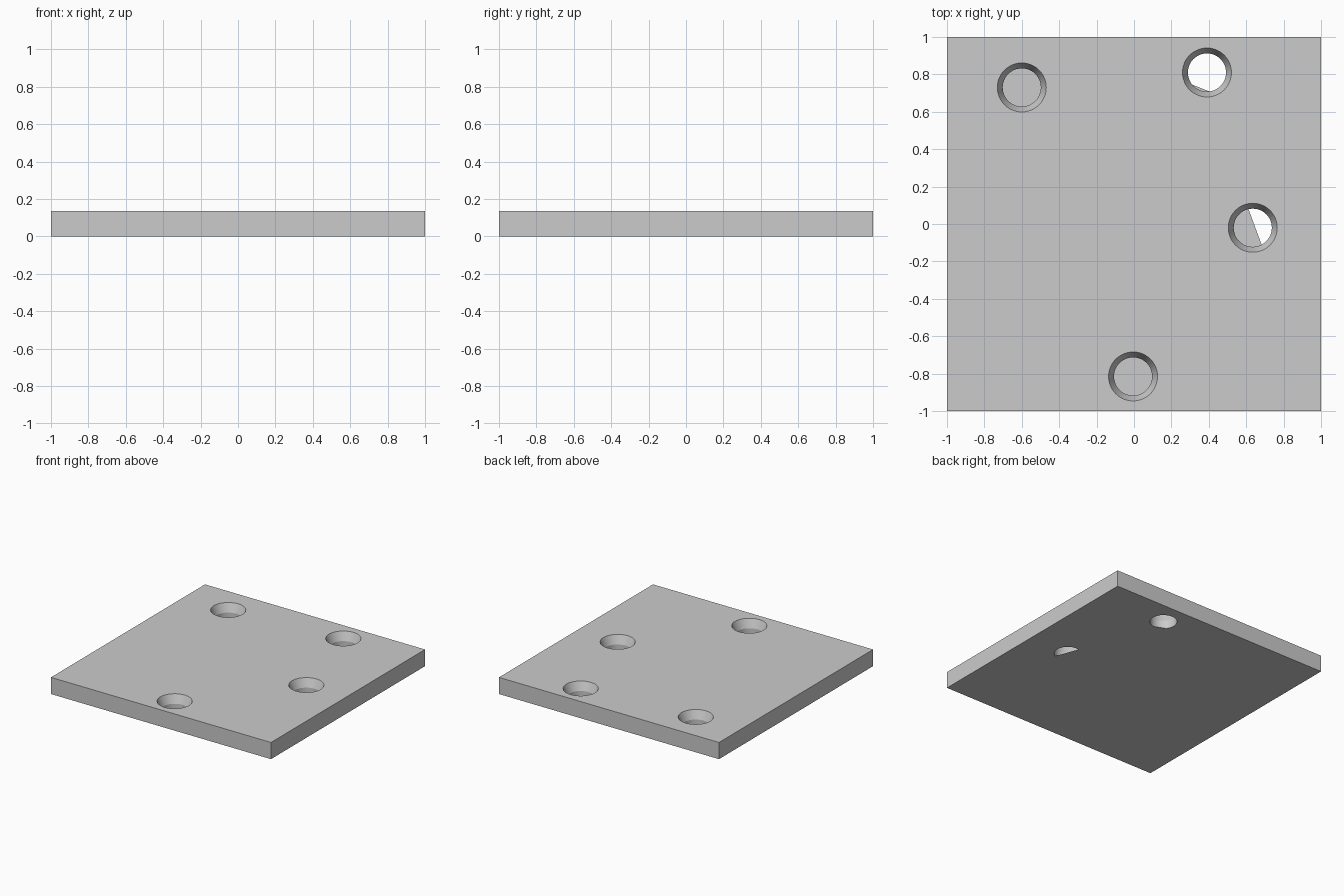
import bpy, bmesh, math

if "Cube" in bpy.data.objects:
    bpy.data.objects.remove(bpy.data.objects["Cube"])

THICK = 0.137
R_TOP, R_LOW, Z_SINK = 0.131, 0.102, 0.068
SEG = 48
HOLES = [(-0.60, 0.73), (0.39, 0.81), (0.635, -0.02), (-0.005, -0.815)]


def make_object(name, bm):
    mesh = bpy.data.meshes.new(name)
    bm.to_mesh(mesh)
    bm.free()
    obj = bpy.data.objects.new(name, mesh)
    bpy.context.collection.objects.link(obj)
    return obj


def circle(cx, cy, r):
    return [(cx + r * math.cos(2 * math.pi * i / SEG),
             cy + r * math.sin(2 * math.pi * i / SEG)) for i in range(SEG)]


# Square plate
bm = bmesh.new()
bmesh.ops.create_cube(bm, size=1)
for v in bm.verts:
    v.co = (v.co.x * 2, v.co.y * 2, (v.co.z + 0.5) * THICK)
plate = make_object("plate", bm)

# Countersunk hole cutters: straight shaft, then a flare to the top
slope = (R_TOP - R_LOW) / (THICK - Z_SINK)
z_over = THICK + 0.02
profile = [(R_LOW, -0.05), (R_LOW, Z_SINK), (R_TOP + slope * 0.02, z_over)]
bm = bmesh.new()
for cx, cy in HOLES:
    rings = [[bm.verts.new((x, y, z)) for x, y in circle(cx, cy, r)] for r, z in profile]
    for low, high in zip(rings, rings[1:]):
        for i in range(SEG):
            j = (i + 1) % SEG
            bm.faces.new((low[i], low[j], high[j], high[i]))
    bm.faces.new(rings[0][::-1])
    bm.faces.new(rings[-1])
cutter = make_object("hole_cutter", bm)
cutter.hide_render = True

mod = plate.modifiers.new("holes", "BOOLEAN")
mod.operation = "DIFFERENCE"
mod.solver = "EXACT"
mod.object = cutter
bpy.context.view_layer.objects.active = plate
plate.select_set(True)
bpy.ops.object.modifier_apply(modifier="holes")
bpy.data.objects.remove(cutter)
bpy.ops.object.shade_smooth_by_angle(angle=math.radians(15))

# Floors closing the holes at the underside; two are cut by a straight chord
# chord: (point, normal pointing to the open side)
CHORDS = [None, ((0.39, 0.714), (0.043, 0.107)), ((0.615, 0.072), (0.187, 0.069)), None]
for k, ((cx, cy), chord) in enumerate(zip(HOLES, CHORDS)):
    bm = bmesh.new()
    bm.faces.new([bm.verts.new((x, y, 0)) for x, y in circle(cx, cy, R_LOW)][::-1])
    if chord:
        (px, py), (nx, ny) = chord
        bmesh.ops.bisect_plane(bm, geom=bm.verts[:] + bm.edges[:] + bm.faces[:],
                               plane_co=(px, py, 0), plane_no=(nx, ny, 0),
                               clear_outer=True)
    make_object(f"hole_floor_{k + 1}", bm)
